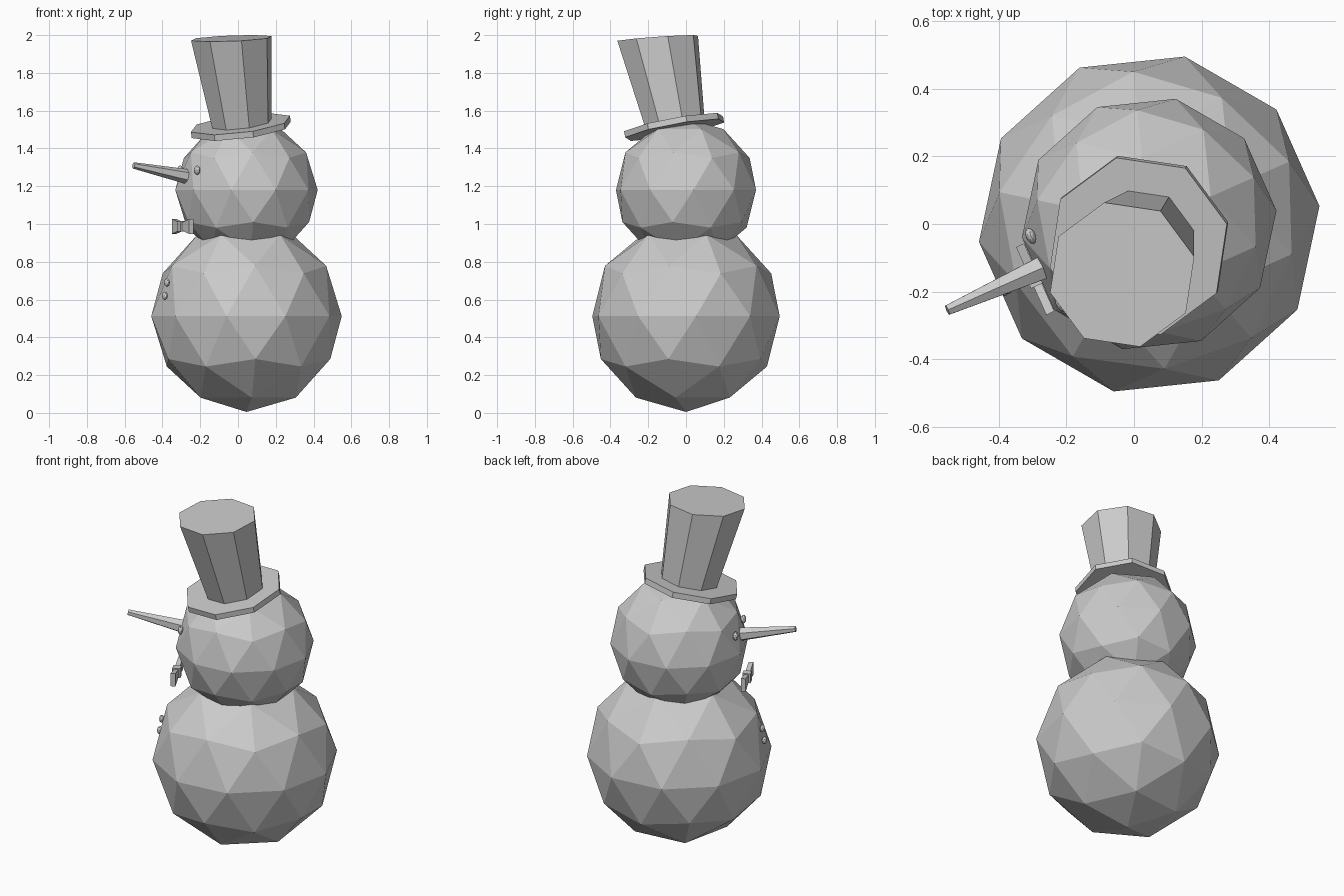
import bpy, bmesh, math
from mathutils import Matrix, Vector

if "Cube" in bpy.data.objects:
    bpy.data.objects.remove(bpy.data.objects["Cube"])

# the figure looks along local -x, turned about z by 24 degrees
TURN = Matrix.Translation((0.045, 0, 0)) @ Matrix.Rotation(math.radians(24), 4, 'Z')


def finish(name, bm, matrix=None):
    if matrix is not None:
        bm.transform(matrix)
    bmesh.ops.recalc_face_normals(bm, faces=bm.faces)
    mesh = bpy.data.meshes.new(name)
    bm.to_mesh(mesh)
    bm.free()
    ob = bpy.data.objects.new(name, mesh)
    bpy.context.collection.objects.link(ob)
    return ob


def ball(name, loc, radius, sub=2, scale=(1, 1, 1)):
    bm = bmesh.new()
    bmesh.ops.create_icosphere(bm, subdivisions=sub, radius=radius)
    bmesh.ops.scale(bm, vec=scale, verts=bm.verts)
    return finish(name, bm, TURN @ Matrix.Translation(loc))


def loft(name, rings):
    """Closed eight-sided solid; ring = centre, radius, slope in x, slope in y."""
    bm = bmesh.new()
    loops = []
    for c, r, a, b in rings:
        loop = []
        for i in range(8):
            t = math.radians(14 + 45 * i)
            x, y = r * math.cos(t), r * math.sin(t)
            loop.append(bm.verts.new((c[0] + x, c[1] + y, c[2] + a * x + b * y)))
        loops.append(loop)
    for lo, hi in zip(loops, loops[1:]):
        for i in range(8):
            j = (i + 1) % 8
            bm.faces.new((lo[i], lo[j], hi[j], hi[i]))
    bm.faces.new(loops[0][::-1])
    bm.faces.new(loops[-1])
    return finish(name, bm)


# snowballs
ball("body", (0, 0, 0.512), 0.507)
ball("head", (0, 0, 1.18), 0.379)

# tilted hat
loft("hat_brim", [((0.017, -0.06, 1.498), 0.27, 0.12, 0.18),
                  ((0.013, -0.066, 1.53), 0.27, 0.12, 0.18)])
loft("hat_crown", [((0.022, -0.056, 1.52), 0.16, 0.12, 0.18),
                   ((-0.035, -0.15, 1.983), 0.22, 0.04, 0.07)])

# tapered nose
start, end = Vector((-0.335, 0.01, 1.25)), Vector((-0.65, 0.01, 1.31))
axis = end - start
bm = bmesh.new()
bmesh.ops.create_cone(bm, cap_ends=True, segments=6, radius1=0.04, radius2=0.017,
                      depth=axis.length)
finish("nose", bm, TURN @ Matrix.Translation((start + end) / 2)
       @ axis.to_track_quat('Z', 'Y').to_matrix().to_4x4())

# eyes and buttons
for side in (-1, 1):
    ball("eye", (-0.335, side * 0.11, 1.285), 0.025, 2, (0.6, 1, 1))
for z, x in ((0.69, -0.462), (0.62, -0.474)):
    ball("button", (x, 0, z), 0.022, 2, (0.6, 1, 1))

# bow: flared wings around a square knot
bm = bmesh.new()
outline = [(-0.11, -0.039), (0, -0.018), (0.11, -0.039),
           (0.11, 0.039), (0, 0.018), (-0.11, 0.039)]
face = bm.faces.new([bm.verts.new((-0.013, y, z)) for y, z in outline])
ext = bmesh.ops.extrude_face_region(bm, geom=[face])
bmesh.ops.translate(bm, vec=(0.026, 0, 0),
                    verts=[g for g in ext["geom"] if isinstance(g, bmesh.types.BMVert)])
finish("bow_wings", bm, TURN @ Matrix.Translation((-0.375, -0.012, 0.987)))
bm = bmesh.new()
bmesh.ops.create_cube(bm, size=1)
bmesh.ops.scale(bm, vec=(0.045, 0.04, 0.056), verts=bm.verts)
finish("bow_knot", bm, TURN @ Matrix.Translation((-0.375, -0.012, 0.987)))
